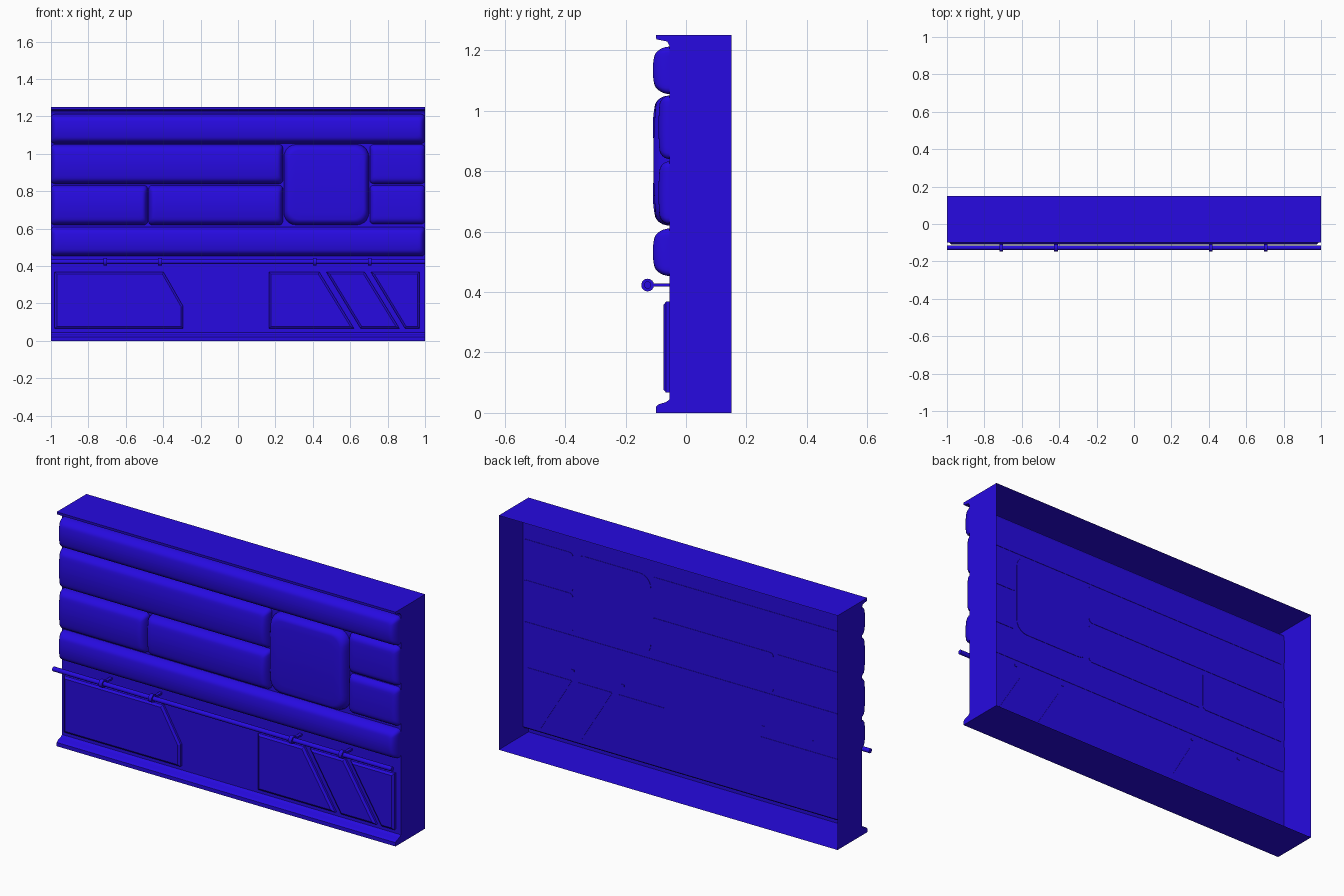
import bpy, bmesh, math

if "Cube" in bpy.data.objects:
    bpy.data.objects.remove(bpy.data.objects["Cube"])

WALL = -0.055          # y of the front sheet
BACK = WALL + 0.002    # part backs sit just through the sheet

mat = bpy.data.materials.new("blue")
mat.diffuse_color = (0.02, 0.003, 0.75, 1)
mat.use_nodes = True
mat.node_tree.nodes["Principled BSDF"].inputs["Base Color"].default_value = mat.diffuse_color


def finish(bm, name, smooth=True, fix_normals=True):
    if fix_normals:
        bmesh.ops.recalc_face_normals(bm, faces=bm.faces)
    me = bpy.data.meshes.new(name)
    bm.to_mesh(me)
    bm.free()
    me.materials.append(mat)
    ob = bpy.data.objects.new(name, me)
    bpy.context.collection.objects.link(ob)
    if smooth:
        bpy.ops.object.select_all(action='DESELECT')
        ob.select_set(True)
        bpy.context.view_layer.objects.active = ob
        bpy.ops.object.shade_smooth_by_angle(angle=math.radians(35))
    return ob


# Shell: lipped profile swept along x, capped at the ends, open at the back
def shell():
    prof = [(0.15, 0), (-0.1, 0), (-0.1, 0.02), (-0.092, 0.028), (-0.065, 0.036),
            (WALL, 0.045), (WALL, 1.215), (-0.062, 1.229), (-0.098, 1.236),
            (-0.1, 1.25), (0.15, 1.25)]
    bm = bmesh.new()
    l, r = [[bm.verts.new((x, y, z)) for y, z in prof] for x in (-1, 1)]
    for i in range(len(prof) - 1):
        bm.faces.new((l[i], l[i + 1], r[i + 1], r[i]))
    bm.faces.new(l)
    bm.faces.new(r)
    finish(bm, "wall_shell", smooth=False)


# Cushion: rounded-rectangle rings shrinking inwards over a rounded, bulging face
def cushion(name, x0, x1, z0, z1, r=0.02, h=0.04, bulge=0.015, edge=0.03):
    cx, cz, hx, hz = (x0 + x1) / 2, (z0 + z1) / 2, (x1 - x0) / 2, (z1 - z0) / 2
    outline = []
    n, s = 5, 10
    for k, (sx, sz) in enumerate([(1, 1), (-1, 1), (-1, -1), (1, -1)]):
        for i in range(n + 1):
            a = math.pi / 2 * (k + i / n)
            outline.append((sx * (hx - r) + r * math.cos(a), sz * (hz - r) + r * math.sin(a)))
        if k % 2:      # divide the short upright sides so they follow the bulge
            for i in range(1, s):
                t = (1 - 2 * i / s) * (hz - r)
                outline.append((-hx if k == 1 else hx, t if k == 1 else -t))
    insets = [edge * (1 - math.cos(math.pi / 2 * i / 6)) for i in range(7)]
    insets += [edge + (hz * 0.999 - edge) * i / 6 for i in range(1, 7)]
    bm = bmesh.new()
    rings = [[bm.verts.new((cx + x, BACK, cz + z)) for x, z in outline]]
    for d in insets:
        e = math.sqrt(max(0, 1 - (1 - min(d / edge, 1)) ** 2))
        ring = []
        for x, z in outline:
            z *= (hz - d) / hz
            x *= (hx - d) / hx
            ring.append(bm.verts.new((cx + x, WALL - e * (h + bulge * (1 - (z / hz) ** 2)), cz + z)))
        rings.append(ring)
    m = len(outline)
    for a, b in zip(rings, rings[1:]):
        for i in range(m):
            j = (i + 1) % m
            bm.faces.new((a[i], a[j], b[j], b[i]))
    bm.faces.new(rings[0])
    bm.faces.new(rings[-1])
    finish(bm, name)


# Raised lower panel with a chamfered border
def panel(name, pts):
    bm = bmesh.new()
    face = bm.faces.new([bm.verts.new((x, BACK, z)) for x, z in pts])
    ext = bmesh.ops.extrude_face_region(bm, geom=[face], use_keep_orig=True)["geom"]
    front = next(g for g in ext if isinstance(g, bmesh.types.BMFace))
    bmesh.ops.translate(bm, verts=front.verts[:], vec=(0, -0.066 - BACK, 0))
    bmesh.ops.recalc_face_normals(bm, faces=bm.faces)
    bmesh.ops.inset_region(bm, faces=[front], thickness=0.011, depth=0.009, use_even_offset=True)
    finish(bm, name, smooth=False)


# Cylinder lying along x
def rod(name, x, length, radius):
    bm = bmesh.new()
    bmesh.ops.create_cone(bm, cap_ends=True, segments=24, radius1=radius, radius2=radius, depth=length)
    for v in bm.verts:
        px, py, pz = v.co
        v.co = (x + pz, -0.127 + px, 0.423 + py)
    finish(bm, name)


def box(name, lo, hi):
    bm = bmesh.new()
    bmesh.ops.create_cube(bm, size=1)
    for v in bm.verts:
        v.co = [(a + b) / 2 + c * (b - a) for a, b, c in zip(lo, hi, v.co)]
    finish(bm, name, smooth=False)


shell()

# Padding
cushion("top_cushion", -1, 1, 1.055, 1.212)
cushion("upper_left_cushion", -1, 0.24, 0.84, 1.05)
cushion("middle_left_cushion", -1, -0.483, 0.62, 0.832)
cushion("middle_cushion", -0.478, 0.24, 0.62, 0.832)
cushion("large_cushion", 0.245, 0.7, 0.62, 1.05, r=0.065, h=0.043, bulge=0.01)
cushion("upper_right_cushion", 0.705, 1, 0.84, 1.05, h=0.03, bulge=0.006)
cushion("middle_right_cushion", 0.705, 1, 0.625, 0.832, h=0.03, bulge=0.006)
cushion("bottom_cushion", -1, 1, 0.453, 0.61)

# Lower panels
B, T = 0.067, 0.368
panel("left_panel", [(-0.98, B), (-0.293, B), (-0.293, 0.185), (-0.398, T), (-0.98, T)])
panel("right_panel_1", [(0.165, B), (0.62, B), (0.435, T), (0.165, T)])
panel("right_panel_2", [(0.655, B), (0.863, B), (0.677, T), (0.472, T)])
panel("right_panel_3", [(0.893, B), (0.97, B), (0.97, T), (0.71, T)])

# Rail with brackets
rod("hand_rail", 0, 2, 0.012)
for i, x in enumerate((-0.71, -0.417, 0.41, 0.705)):
    rod(f"rail_collar_{i + 1}", x, 0.02, 0.021)
    box(f"rail_stem_{i + 1}", (x - 0.008, -0.12, 0.418), (x + 0.008, BACK, 0.428))
